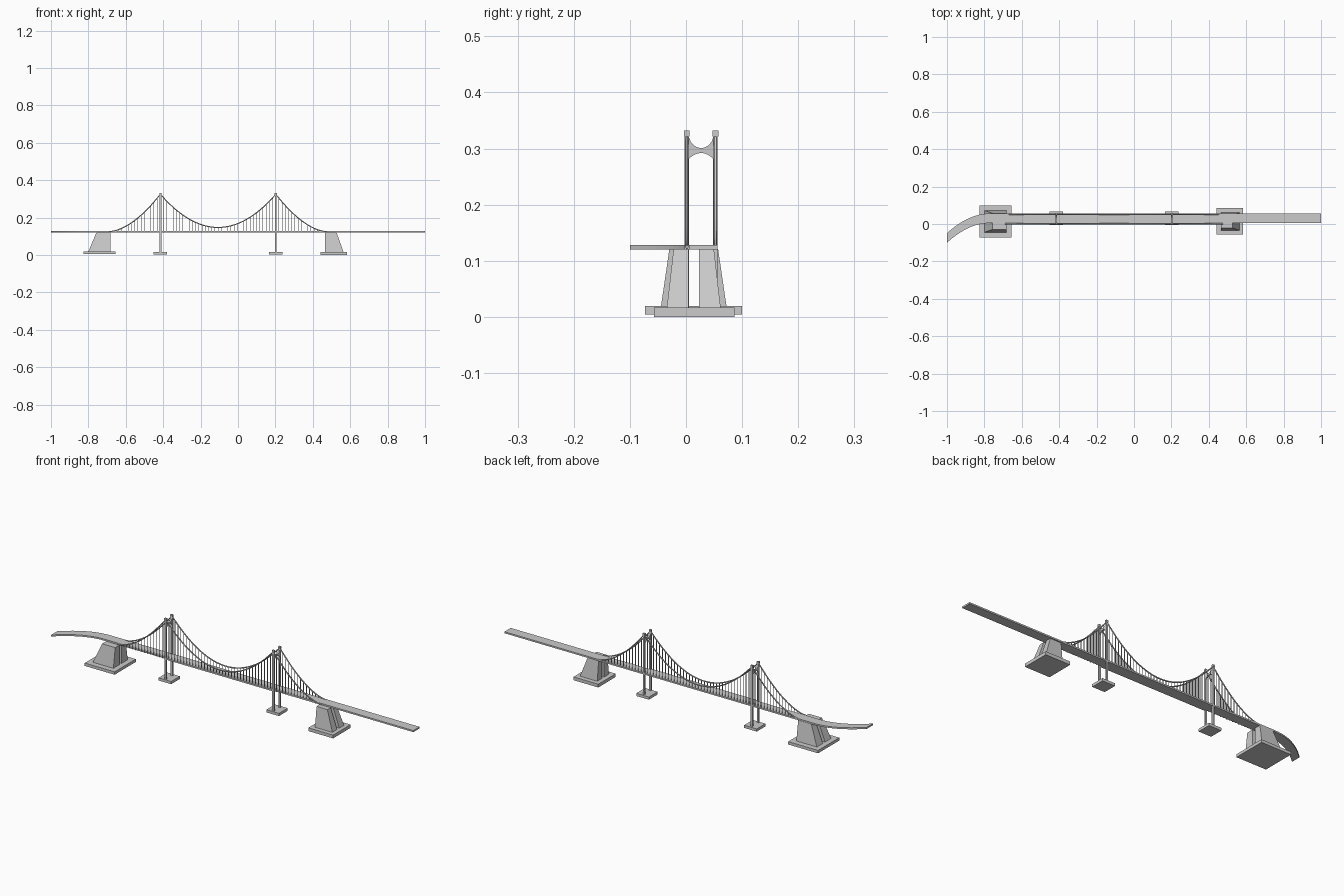
import bpy, bmesh, math

if "Cube" in bpy.data.objects:
    bpy.data.objects.remove(bpy.data.objects["Cube"])

TOWERS = (-0.415, 0.202)          # tower x positions
CABLE_Y = (0.0015, 0.0525)        # two cable planes
DECK_TOP, DECK_BOT = 0.128, 0.120
END_L, END_R = -0.69, 0.475       # cable ends at the anchorages
TOP = 0.325


def finish(name, bm):
    bmesh.ops.recalc_face_normals(bm, faces=bm.faces)
    me = bpy.data.meshes.new(name)
    bm.to_mesh(me)
    bm.free()
    ob = bpy.data.objects.new(name, me)
    bpy.context.collection.objects.link(ob)
    return ob


def add_frustum(bm, bottom, top, z0, z1):
    """Six-sided solid from two (x0, x1, y0, y1) rectangles."""
    rings = []
    for (x0, x1, y0, y1), z in ((bottom, z0), (top, z1)):
        rings.append([bm.verts.new((x, y, z)) for x, y in
                      ((x0, y0), (x1, y0), (x1, y1), (x0, y1))])
    a, b = rings
    bm.faces.new(a[::-1])
    bm.faces.new(b)
    for i in range(4):
        j = (i + 1) % 4
        bm.faces.new((a[i], a[j], b[j], b[i]))


def add_box(bm, x0, x1, y0, y1, z0, z1):
    add_frustum(bm, (x0, x1, y0, y1), (x0, x1, y0, y1), z0, z1)


def add_strip(bm, sections):
    """Solid through a list of four-cornered cross-sections."""
    rings = [[bm.verts.new(p) for p in s] for s in sections]
    for a, b in zip(rings, rings[1:]):
        for i in range(4):
            j = (i + 1) % 4
            bm.faces.new((a[i], a[j], b[j], b[i]))
    bm.faces.new(rings[0])
    bm.faces.new(rings[-1][::-1])


def cable_z(x):
    a, b = TOWERS
    if x < a:
        return 0.125 + (TOP - 0.125) * max(0, (x - END_L) / (a - END_L)) ** 1.75
    if x > b:
        return 0.125 + (TOP - 0.125) * max(0, (END_R - x) / (END_R - b)) ** 1.75
    t = (x - (a + b) / 2) / ((b - a) / 2)
    return 0.147 + (TOP - 0.147) * t * t


# road deck, bending towards the front at the left end
bm = bmesh.new()
bend = -0.77
xs = [-1 + (bend + 1) * i / 12 for i in range(13)] + [1.0]
secs = []
for x in xs:
    c = 0.0305 - 0.105 * max(0, (bend - x) / (bend + 1)) ** 2
    secs.append([(x, c - 0.0255, DECK_BOT), (x, c + 0.0255, DECK_BOT),
                 (x, c + 0.0255, DECK_TOP), (x, c - 0.0255, DECK_TOP)])
add_strip(bm, secs)
finish("road_deck", bm)

# towers: footing, two legs with caps, arched cross brace
for side, tx in zip(("left", "right"), TOWERS):
    bm = bmesh.new()
    add_box(bm, tx - 0.036, tx + 0.036, -0.005, 0.066, 0.003, 0.017)
    finish(side + "_tower_footing", bm)

    bm = bmesh.new()
    for y in CABLE_Y:
        add_box(bm, tx - 0.005, tx + 0.005, y - 0.004, y + 0.004, 0.015, 0.324)
        add_box(bm, tx - 0.006, tx + 0.006, y - 0.005, y + 0.005, 0.321, 0.332)
    finish(side + "_tower_legs", bm)

    bm = bmesh.new()
    secs = []
    for i in range(13):
        t = -1 + i / 6
        y = 0.027 + 0.0225 * t
        arc = 1 - math.sqrt(max(0, 1 - (0.97 * t) ** 2))
        z1, z0 = 0.301 + 0.028 * arc, 0.292 - 0.011 * t * t
        secs.append([(tx - 0.004, y, z0), (tx + 0.004, y, z0),
                     (tx + 0.004, y, z1), (tx - 0.004, y, z1)])
    add_strip(bm, secs)
    finish(side + "_tower_brace", bm)

# anchorages: base slab and paired tapering blocks with a slot between
# (name, slab rect, slab z, block base x, block top x, base half y, top half y)
ANCHORS = (
    ("left", (-0.826, -0.655, -0.073, 0.1), (0.004, 0.019),
     (-0.80, -0.682), (-0.757, -0.682), 0.0585, 0.0435),
    ("right", (0.442, 0.584, -0.057, 0.086), (0.0, 0.017),
     (0.465, 0.564), (0.465, 0.527), 0.048, 0.036),
)
for side, slab, zs, bx, tx, hb, ht in ANCHORS:
    bm = bmesh.new()
    add_box(bm, *slab, *zs)
    finish(side + "_anchor_slab", bm)
    bm = bmesh.new()
    yc = 0.0138
    for s in (-1, 1):
        add_frustum(bm,
                    (*bx, *sorted((yc + s * 0.009, yc + s * hb))),
                    (*tx, *sorted((yc + s * 0.009, yc + s * ht))),
                    zs[1] - 0.001, 0.1205)
    finish(side + "_anchor_blocks", bm)

# main cables: round tubes along the catenary profile
N_SIDE, N_MAIN = 16, 36
stations = [END_L + (TOWERS[0] - END_L) * i / N_SIDE for i in range(N_SIDE)]
stations += [TOWERS[0] + (TOWERS[1] - TOWERS[0]) * i / N_MAIN for i in range(N_MAIN)]
stations += [TOWERS[1] + (END_R - TOWERS[1]) * i / N_SIDE for i in range(N_SIDE + 1)]
for label, y in zip(("front", "back"), CABLE_Y):
    cu = bpy.data.curves.new(label + "_main_cable", "CURVE")
    cu.dimensions = "3D"
    cu.bevel_depth = 0.0032
    cu.bevel_resolution = 1
    cu.use_fill_caps = True
    sp = cu.splines.new("POLY")
    sp.points.add(len(stations) - 1)
    for p, x in zip(sp.points, stations):
        p.co = (x, y, cable_z(x), 1)
    ob = bpy.data.objects.new(label + "_main_cable", cu)
    bpy.context.collection.objects.link(ob)
    bpy.ops.object.select_all(action="DESELECT")
    ob.select_set(True)
    bpy.context.view_layer.objects.active = ob
    bpy.ops.object.convert(target="MESH")
    bpy.ops.object.shade_smooth_by_angle()

    # hangers from the cable down to the deck edge
    bm = bmesh.new()
    for x in stations[1:-1]:
        if min(abs(x - t) for t in TOWERS) > 0.005:
            add_box(bm, x - 0.0012, x + 0.0012, y - 0.0012, y + 0.0012,
                    DECK_BOT + 0.001, cable_z(x))
    finish(label + "_hangers", bm)

    # edge rail that carries the hangers
    bm = bmesh.new()
    add_box(bm, TOWERS[0], TOWERS[1], y - 0.0035, y + 0.0035, DECK_BOT, DECK_TOP)
    finish(label + "_edge_rail", bm)
